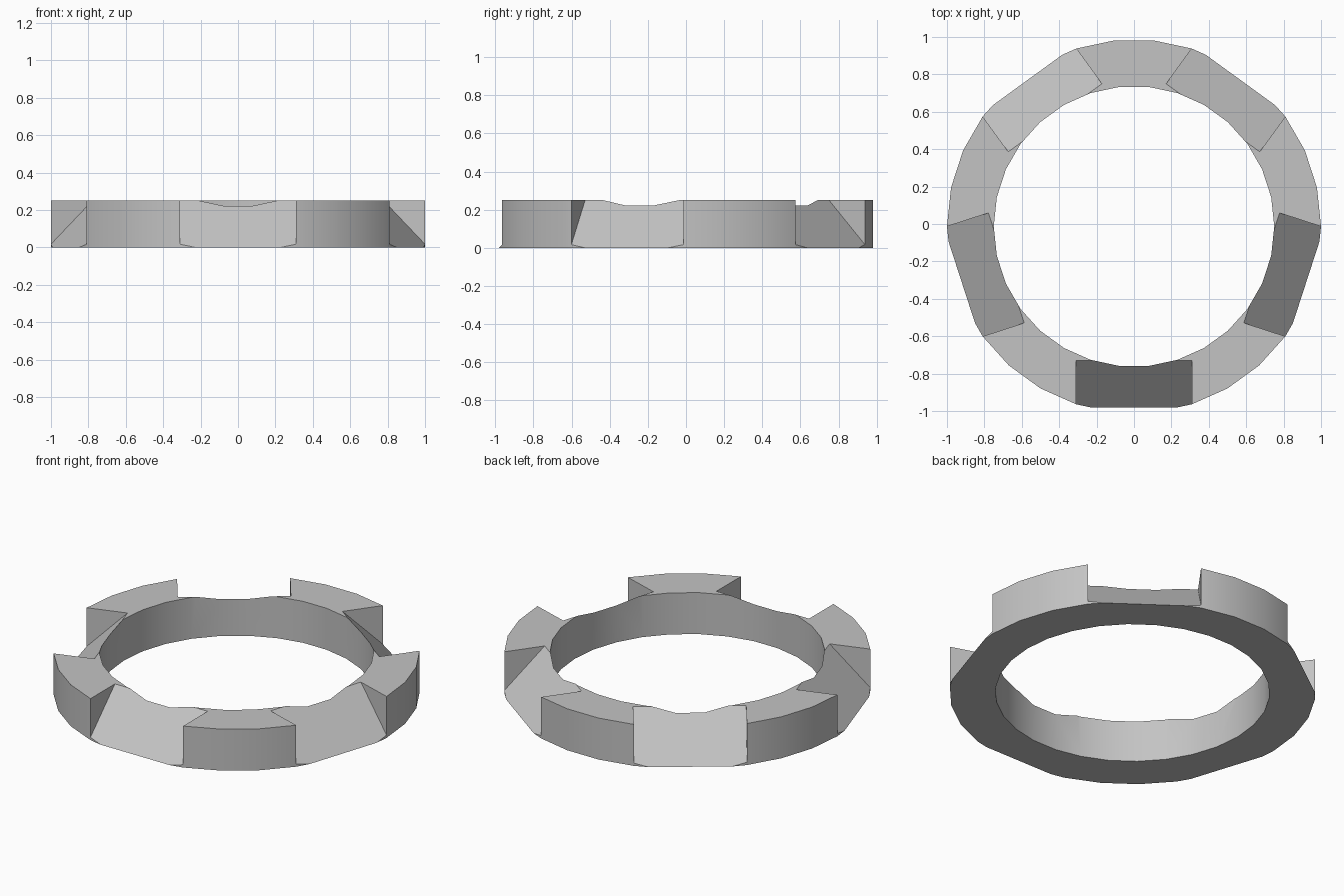
import bpy
import bmesh
import math
from mathutils import Matrix

cube = bpy.data.objects.get("Cube")
if cube:
    bpy.data.objects.remove(cube, do_unlink=True)

SEGMENTS, OUTER, INNER, HEIGHT = 30, 1.0, 0.75, 0.25
NOTCHES, HALF_WIDTH, SLOPE_FOOT = 5, 0.309, 0.968
CENTRE_Y = -0.013


def make_object(name, bm):
    bmesh.ops.recalc_face_normals(bm, faces=bm.faces)
    mesh = bpy.data.meshes.new(name)
    bm.to_mesh(mesh)
    bm.free()
    obj = bpy.data.objects.new(name, mesh)
    bpy.context.collection.objects.link(obj)
    return obj


# Plain grey finish
grey = bpy.data.materials.new("plain grey")
grey.use_nodes = True
colour = (0.55, 0.55, 0.55, 1)
grey.diffuse_color = colour
grey.node_tree.nodes["Principled BSDF"].inputs["Base Color"].default_value = colour

# Flat ring: a rectangular section swept around the axis
bm = bmesh.new()
loops = []
for radius, z in ((INNER, 0), (OUTER, 0), (OUTER, HEIGHT), (INNER, HEIGHT)):
    angles = [math.tau * i / SEGMENTS for i in range(SEGMENTS)]
    loops.append([bm.verts.new((radius * math.cos(a), radius * math.sin(a), z)) for a in angles])
for k in range(4):
    a, b = loops[k], loops[(k + 1) % 4]
    for i in range(SEGMENTS):
        j = (i + 1) % SEGMENTS
        bm.faces.new((a[i], a[j], b[j], b[i]))
ring = make_object("notched_ring", bm)
ring.data.materials.append(grey)

# Wedge cutters: 45 degree slope rising toward the hole, repeated five times
bm = bmesh.new()
far, high = 1.3, HEIGHT + 0.1
profile = ((-far, SLOPE_FOOT - far), (high - SLOPE_FOOT, high), (-far, high))
for n in range(NOTCHES):
    turn = Matrix.Rotation(math.tau * n / NOTCHES, 4, "Z")
    ends = []
    for x in (-HALF_WIDTH, HALF_WIDTH):
        verts = [bm.verts.new((x, y, z)) for y, z in profile]
        bmesh.ops.transform(bm, matrix=turn, verts=verts)
        bm.faces.new(verts)
        ends.append(verts)
    for i in range(3):
        j = (i + 1) % 3
        bm.faces.new((ends[0][i], ends[0][j], ends[1][j], ends[1][i]))
cutter = make_object("notch_cutter", bm)
cutter.data.materials.append(grey)
cutter.hide_render = True

# Cut the notches, then drop the helper
cut = ring.modifiers.new("notches", "BOOLEAN")
cut.operation = "DIFFERENCE"
cut.solver = "EXACT"
cut.object = cutter
bpy.ops.object.select_all(action="DESELECT")
bpy.context.view_layer.objects.active = ring
ring.select_set(True)
bpy.ops.object.modifier_apply(modifier=cut.name)
bpy.data.objects.remove(cutter, do_unlink=True)

# Round walls smooth, notch edges crisp
bpy.ops.object.shade_smooth_by_angle(angle=math.radians(30))
ring.data.transform(Matrix.Translation((0, CENTRE_Y, 0)))
